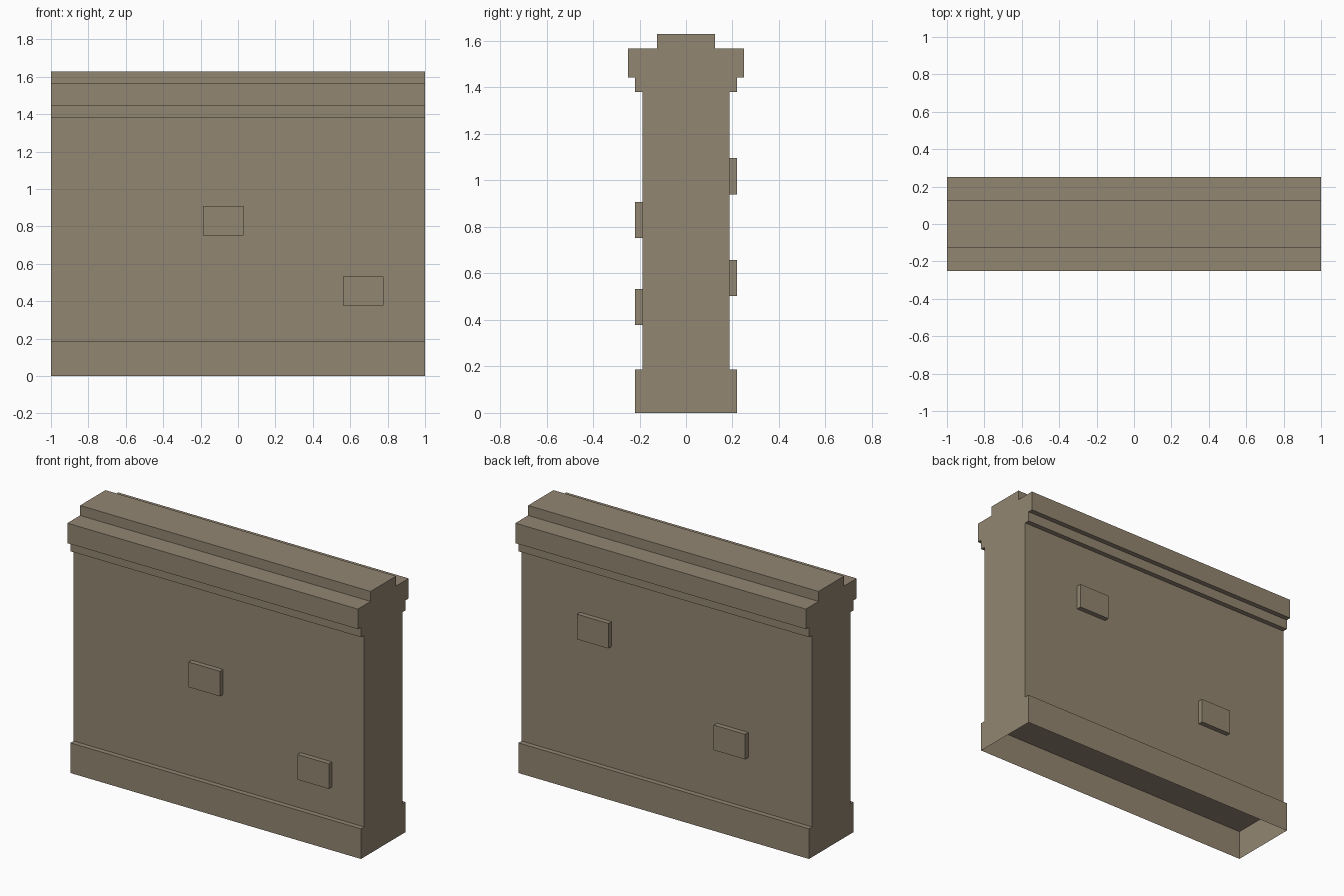
import bpy, bmesh

if "Cube" in bpy.data.objects:
    bpy.data.objects.remove(bpy.data.objects["Cube"])

stone = bpy.data.materials.new("warm_grey_stone")
stone.diffuse_color = (0.291, 0.238, 0.168, 1.0)
stone.use_nodes = True
stone.node_tree.nodes["Principled BSDF"].inputs["Base Color"].default_value = stone.diffuse_color


def finish(bm, name):
    bmesh.ops.recalc_face_normals(bm, faces=bm.faces)
    mesh = bpy.data.meshes.new(name)
    bm.to_mesh(mesh)
    bm.free()
    mesh.materials.append(stone)
    obj = bpy.data.objects.new(name, mesh)
    bpy.context.collection.objects.link(obj)
    return obj


def extrude_profile(name, half, open_bottom=False):
    """Mirror a (half depth, z) outline across y = 0 and run it along x."""
    outline = [(y, z) for y, z in half] + [(-y, z) for y, z in reversed(half)]
    bm = bmesh.new()
    left = [bm.verts.new((-1, y, z)) for y, z in outline]
    right = [bm.verts.new((1, y, z)) for y, z in outline]
    bm.faces.new(left)
    bm.faces.new(right[::-1])
    n = len(outline)
    for i in range(n - 1 if open_bottom else n):
        j = (i + 1) % n
        bm.faces.new((left[i], right[i], right[j], left[j]))
    return finish(bm, name)


def box(name, x0, x1, y0, y1, z0, z1):
    bm = bmesh.new()
    bmesh.ops.create_cube(bm, size=1)
    for v in bm.verts:
        v.co = ((x0, x1)[v.co.x > 0], (y0, y1)[v.co.y > 0], (z0, z1)[v.co.z > 0])
    return finish(bm, name)


# Wall with plinth, stepped cornice and coping; hollow underneath
PLINTH = 0.1875
extrude_profile("wall", [
    (0.2187, 0), (0.2187, PLINTH), (0.1875, PLINTH), (0.1875, 1.38),
    (0.2187, 1.38), (0.2187, 1.4425), (0.25, 1.4425), (0.25, 1.567),
    (0.125, 1.567), (0.125, 1.629)], open_bottom=True)

# Ceiling of the hollow plinth
bm = bmesh.new()
bm.faces.new([bm.verts.new((x, y, PLINTH - 0.001)) for x, y in
              ((-1, -0.2187), (-1, 0.2187), (1, 0.2187), (1, -0.2187))])
finish(bm, "plinth_ceiling")

# Raised bricks: side (-1 front, 1 back), left x, bottom z
for i, (side, x, z) in enumerate([(-1, -0.1875, 0.752), (-1, 0.5625, 0.377),
                                  (1, 0.382, 0.94), (1, -0.56, 0.502)]):
    y0, y1 = sorted((side * 0.18, side * 0.2187))
    box(f"raised_brick_{i + 1}", x, x + 0.216, y0, y1, z, z + 0.156)
